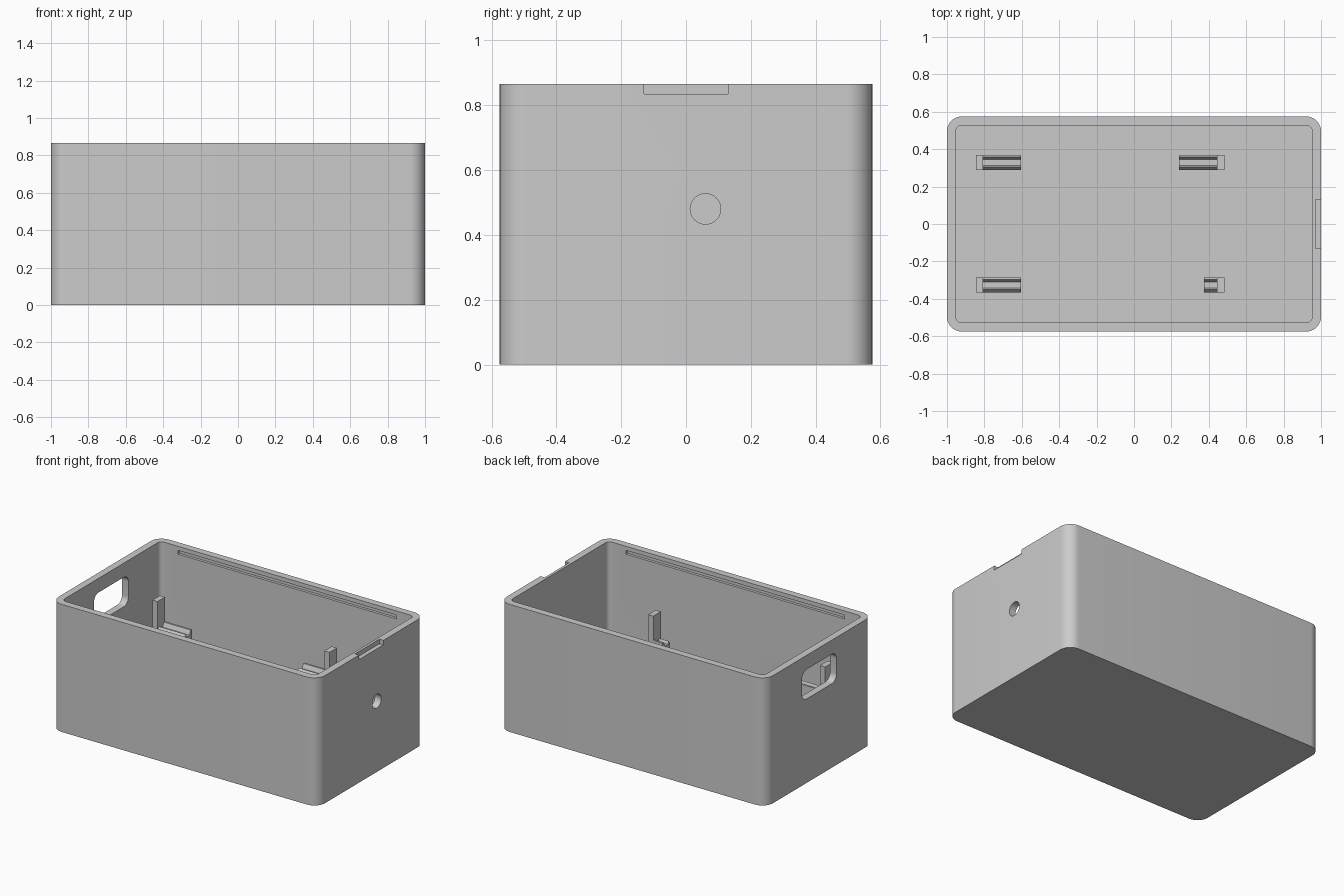
import bpy, bmesh, math
from mathutils import Vector

old = bpy.data.objects.get("Cube")
if old:
    bpy.data.objects.remove(old, do_unlink=True)

HEIGHT, WALL, FLOOR = 0.866, 0.048, 0.05
HALF_X, HALF_Y = 1.0, 0.575

grey = bpy.data.materials.new("plain grey")
grey.use_nodes = True
colour = (0.6, 0.6, 0.6, 1)
grey.diffuse_color = colour
grey.node_tree.nodes["Principled BSDF"].inputs["Base Color"].default_value = colour


def extrude(name, outline, offset):
    """Solid made by sweeping a closed outline of 3D points along offset."""
    bm = bmesh.new()
    face = bm.faces.new([bm.verts.new(p) for p in outline])
    swept = bmesh.ops.extrude_face_region(bm, geom=[face])["geom"]
    verts = [v for v in swept if isinstance(v, bmesh.types.BMVert)]
    bmesh.ops.translate(bm, vec=Vector(offset), verts=verts)
    bmesh.ops.recalc_face_normals(bm, faces=bm.faces)
    mesh = bpy.data.meshes.new(name)
    bm.to_mesh(mesh)
    bm.free()
    mesh.materials.append(grey)
    obj = bpy.data.objects.new(name, mesh)
    bpy.context.collection.objects.link(obj)
    return obj


def rounded(half_u, half_v, radius, steps=10):
    """Points of a rounded rectangle about the origin."""
    pts = []
    for i, (su, sv) in enumerate([(1, 1), (-1, 1), (-1, -1), (1, -1)]):
        for k in range(steps + 1):
            a = math.pi / 2 * (i + k / steps)
            pts.append((su * (half_u - radius) + radius * math.cos(a),
                        sv * (half_v - radius) + radius * math.sin(a)))
    return pts


def block(name, x, y, z):
    """Box from three (low, high) ranges."""
    base = [(x[i], y[j], z[0]) for i, j in [(0, 0), (1, 0), (1, 1), (0, 1)]]
    return extrude(name, base, (0, 0, z[1] - z[0]))


def cut(target, cutter):
    mod = target.modifiers.new("cut", "BOOLEAN")
    mod.operation, mod.solver, mod.object = "DIFFERENCE", "EXACT", cutter
    bpy.ops.object.select_all(action="DESELECT")
    bpy.context.view_layer.objects.active = target
    target.select_set(True)
    bpy.ops.object.modifier_apply(modifier=mod.name)
    bpy.data.objects.remove(cutter, do_unlink=True)


# Open box with rounded upright corners
box = extrude("box_shell", [(u, v, 0) for u, v in rounded(HALF_X, HALF_Y, 0.08)],
              (0, 0, HEIGHT))
cavity = rounded(HALF_X - WALL, HALF_Y - WALL, 0.03)
cut(box, extrude("cavity_cutter", [(u, v, FLOOR) for u, v in cavity], (0, 0, 1)))

# Rounded window in the right wall
cut(box, extrude("window_cutter",
                 [(-1.1, u, v + 0.67) for u, v in rounded(0.185, 0.1, 0.05)],
                 (0.2, 0, 0)))

# Round cable hole in the left wall
cut(box, extrude("hole_cutter",
                 [(0.9, u + 0.06, v + 0.48) for u, v in rounded(0.047, 0.047, 0.0469)],
                 (0.2, 0, 0)))

# Notch in the left rim
cut(box, block("notch_cutter", (0.97, 1.1), (-0.13, 0.13), (0.835, 1)))

# Lid grooves inside the long walls
inner = HALF_Y - WALL
for side in (-1, 1):
    ys = sorted((side * (inner - 0.02), side * (inner + 0.018)))
    cut(box, block("groove_cutter", (-0.82, 0.82), ys, (0.812, 0.838)))

bpy.ops.object.select_all(action="DESELECT")
bpy.context.view_layer.objects.active = box
box.select_set(True)
bpy.ops.object.shade_smooth_by_angle(angle=math.radians(30))

# Board supports: an end post and a channelled rail
BASE = FLOOR - 0.01
PROFILE = [(-0.04, BASE), (-0.04, 0.39), (-0.025, 0.41), (-0.017, 0.39),
           (0.015, 0.39), (0.027, 0.42), (0.04, 0.42), (0.04, BASE)]


def support(name, y, post_x, rail_x):
    block(name + "_post", post_x, (y - 0.04, y + 0.04), (BASE, 0.585))
    extrude(name + "_rail", [(rail_x[0], y + u, z) for u, z in PROFILE],
            (rail_x[1] - rail_x[0], 0, 0))


BACK, FRONT = 0.33, -0.325
RIGHT_POST, RIGHT_RAIL, LEFT_POST = (-0.845, -0.807), (-0.807, -0.605), (0.445, 0.483)
support("back_right", BACK, RIGHT_POST, RIGHT_RAIL)
support("front_right", FRONT, RIGHT_POST, RIGHT_RAIL)
support("back_left", BACK, LEFT_POST, (0.24, 0.445))
support("front_left", FRONT, LEFT_POST, (0.375, 0.445))
